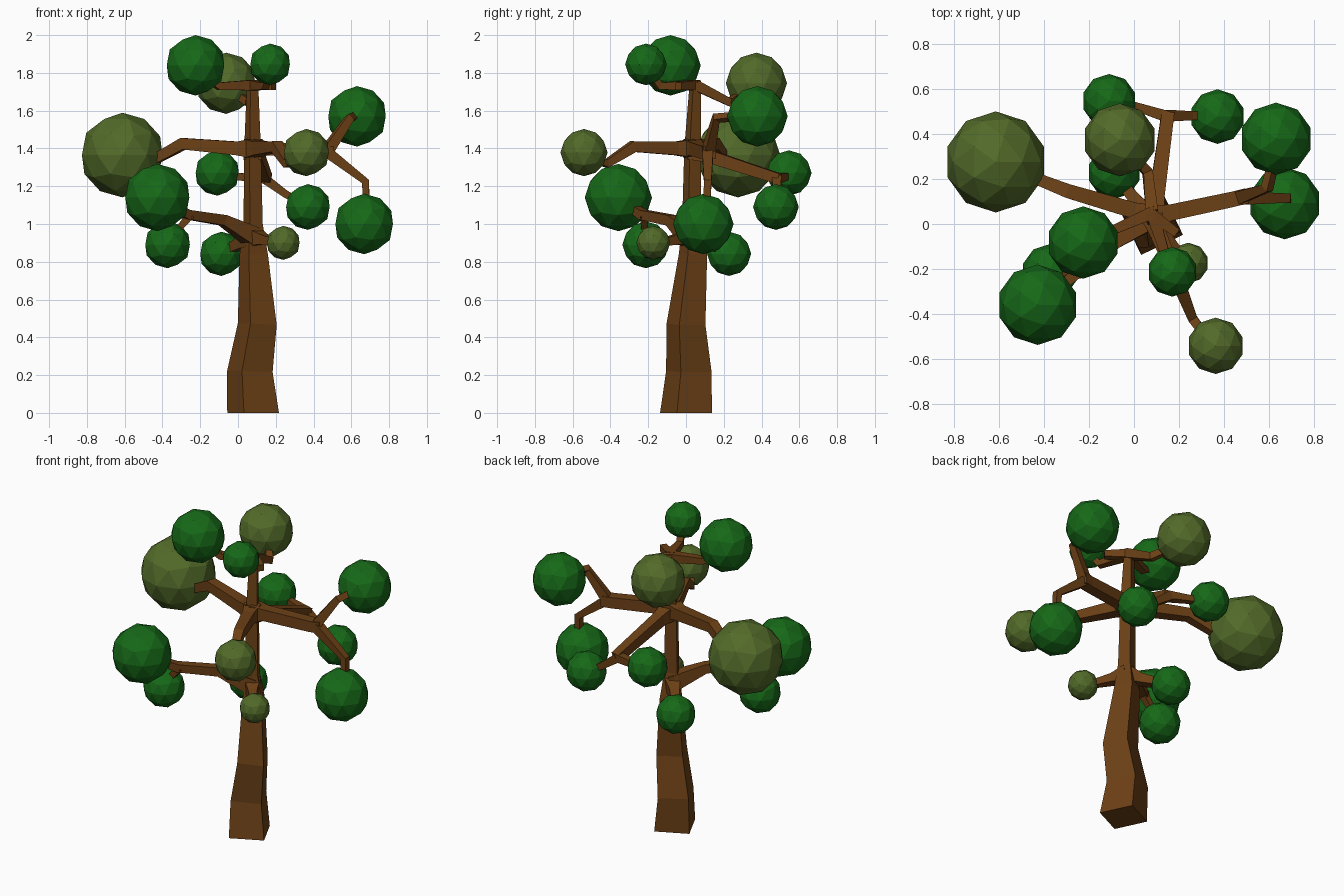
import bpy, bmesh
from mathutils import Vector


def material(name, rgb):
    m = bpy.data.materials.new(name)
    m.diffuse_color = (*rgb, 1)
    return m


BARK = material("bark", (0.15, 0.052, 0.008))
GREEN = material("green_leaves", (0.008, 0.14, 0.009))
OLIVE = material("olive_leaves", (0.085, 0.145, 0.022))


def finish(name, bm, mat):
    mesh = bpy.data.meshes.new(name)
    bm.to_mesh(mesh)
    bm.free()
    mesh.materials.append(mat)
    ob = bpy.data.objects.new(name, mesh)
    bpy.context.collection.objects.link(ob)
    return ob


def limb(name, path, ref=(0, 0, 1)):
    """Square section swept along (x, y, z, half width) points."""
    pts = [Vector(p[:3]) for p in path]
    bm = bmesh.new()
    u = Vector(ref)
    rings = []
    for i, p in enumerate(pts):
        t = Vector()
        if i > 0:
            t += (p - pts[i - 1]).normalized()
        if i < len(pts) - 1:
            t += (pts[i + 1] - p).normalized()
        t.normalize()
        u = (u - t * u.dot(t)).normalized()
        v = t.cross(u)
        r = path[i][3]
        rings.append([bm.verts.new(p + (u * a + v * b) * r)
                      for a, b in ((-1, -1), (1, -1), (1, 1), (-1, 1))])
    for lo, hi in zip(rings, rings[1:]):
        for k in range(4):
            n = (k + 1) % 4
            bm.faces.new((lo[k], lo[n], hi[n], hi[k]))
    bm.faces.new(rings[0][::-1])
    bm.faces.new(rings[-1])
    bmesh.ops.recalc_face_normals(bm, faces=bm.faces)
    return finish(name, bm, BARK)


def foliage(name, x, y, z, r, mat):
    bm = bmesh.new()
    bmesh.ops.create_icosphere(bm, subdivisions=2, radius=r)
    ob = finish(name, bm, mat)
    ob.location = (x, y, z)


# Trunk, its square section turned about 25 degrees
trunk = limb("trunk", [
    (0.08, 0.00, 0.00, 0.103), (0.063, 0.015, 0.22, 0.090),
    (0.102, 0.00, 0.47, 0.077), (0.083, 0.037, 0.84, 0.056),
    (0.08, 0.03, 1.00, 0.038), (0.077, 0.035, 1.40, 0.033),
    (0.077, 0.05, 1.76, 0.022)], ref=(0.9, 0.43, 0))
for v in trunk.data.vertices:          # level foot
    if v.co.z < 0.1:
        v.co.z = 0

# Lower limbs
limb("lower_left_limb", [(0.08, 0.03, 0.93, 0.05), (-0.08, -0.08, 1.02, 0.028),
                         (-0.27, -0.23, 1.05, 0.025), (-0.34, -0.29, 1.09, 0.02)])
limb("lower_left_twig", [(-0.25, -0.22, 1.05, 0.022), (-0.30, -0.22, 0.99, 0.018),
                         (-0.35, -0.21, 0.92, 0.016)])
limb("lower_right_limb", [(0.08, 0.03, 0.93, 0.05), (0.13, -0.04, 0.92, 0.028),
                          (0.21, -0.14, 0.90, 0.018)])
limb("lower_back_limb", [(0.08, 0.03, 0.93, 0.05), (0.02, 0.09, 0.90, 0.03),
                         (-0.06, 0.19, 0.86, 0.02)])

# Middle limbs
limb("middle_left_limb", [(0.08, 0.035, 1.40, 0.05), (0.0, 0.06, 1.40, 0.036),
                          (-0.29, 0.145, 1.425, 0.031), (-0.48, 0.22, 1.32, 0.024)])
limb("middle_right_limb", [(0.08, 0.035, 1.40, 0.05), (0.16, 0.05, 1.40, 0.036),
                           (0.44, 0.11, 1.38, 0.034), (0.50, 0.125, 1.38, 0.034)])
limb("right_upper_branch", [(0.46, 0.115, 1.37, 0.03), (0.59, 0.16, 1.56, 0.021),
                            (0.62, 0.28, 1.57, 0.018)])
limb("right_lower_branch", [(0.46, 0.115, 1.39, 0.03), (0.675, 0.115, 1.225, 0.02),
                            (0.68, 0.11, 1.08, 0.018)])
limb("middle_front_limb", [(0.08, 0.035, 1.40, 0.05), (0.11, -0.05, 1.40, 0.036),
                           (0.205, -0.28, 1.41, 0.029), (0.26, -0.42, 1.32, 0.021),
                           (0.32, -0.50, 1.35, 0.018)])
limb("middle_back_limb", [(0.08, 0.035, 1.39, 0.05), (0.10, 0.12, 1.36, 0.034),
                          (0.15, 0.49, 1.24, 0.028)])
limb("back_left_twig", [(0.15, 0.475, 1.24, 0.026), (0.01, 0.52, 1.25, 0.019),
                        (-0.06, 0.54, 1.26, 0.018)])
limb("back_right_twig", [(0.14, 0.48, 1.24, 0.026), (0.25, 0.48, 1.16, 0.02),
                         (0.32, 0.48, 1.12, 0.018)])

# Crown limbs
limb("crown_left_limb", [(0.08, 0.05, 1.735, 0.028), (-0.10, -0.03, 1.73, 0.02),
                         (-0.17, -0.06, 1.78, 0.018)])
limb("crown_front_limb", [(0.08, 0.05, 1.735, 0.028), (0.14, -0.14, 1.73, 0.02),
                          (0.165, -0.19, 1.80, 0.018)])
limb("crown_stub", [(0.08, 0.04, 1.735, 0.026), (0.19, -0.04, 1.73, 0.02)])
limb("crown_back_limb", [(0.08, 0.05, 1.735, 0.028), (0.06, 0.23, 1.645, 0.022),
                         (-0.01, 0.31, 1.69, 0.018)])

# Leaf balls: x, y, z, radius
GREENS = [(-0.225, -0.082, 1.84, 0.16), (0.17, -0.212, 1.845, 0.11),
          (0.63, 0.378, 1.57, 0.16), (0.668, 0.092, 1.0, 0.16),
          (-0.427, -0.358, 1.14, 0.178), (-0.373, -0.213, 0.89, 0.124),
          (-0.088, 0.228, 0.842, 0.117), (-0.11, 0.545, 1.27, 0.12),
          (0.37, 0.476, 1.09, 0.121)]
OLIVES = [(-0.613, 0.275, 1.365, 0.224), (-0.063, 0.373, 1.745, 0.162),
          (0.362, -0.54, 1.378, 0.125), (0.24, -0.173, 0.9, 0.09)]
for i, b in enumerate(GREENS):
    foliage(f"green_foliage_{i + 1}", *b, GREEN)
for i, b in enumerate(OLIVES):
    foliage(f"olive_foliage_{i + 1}", *b, OLIVE)
